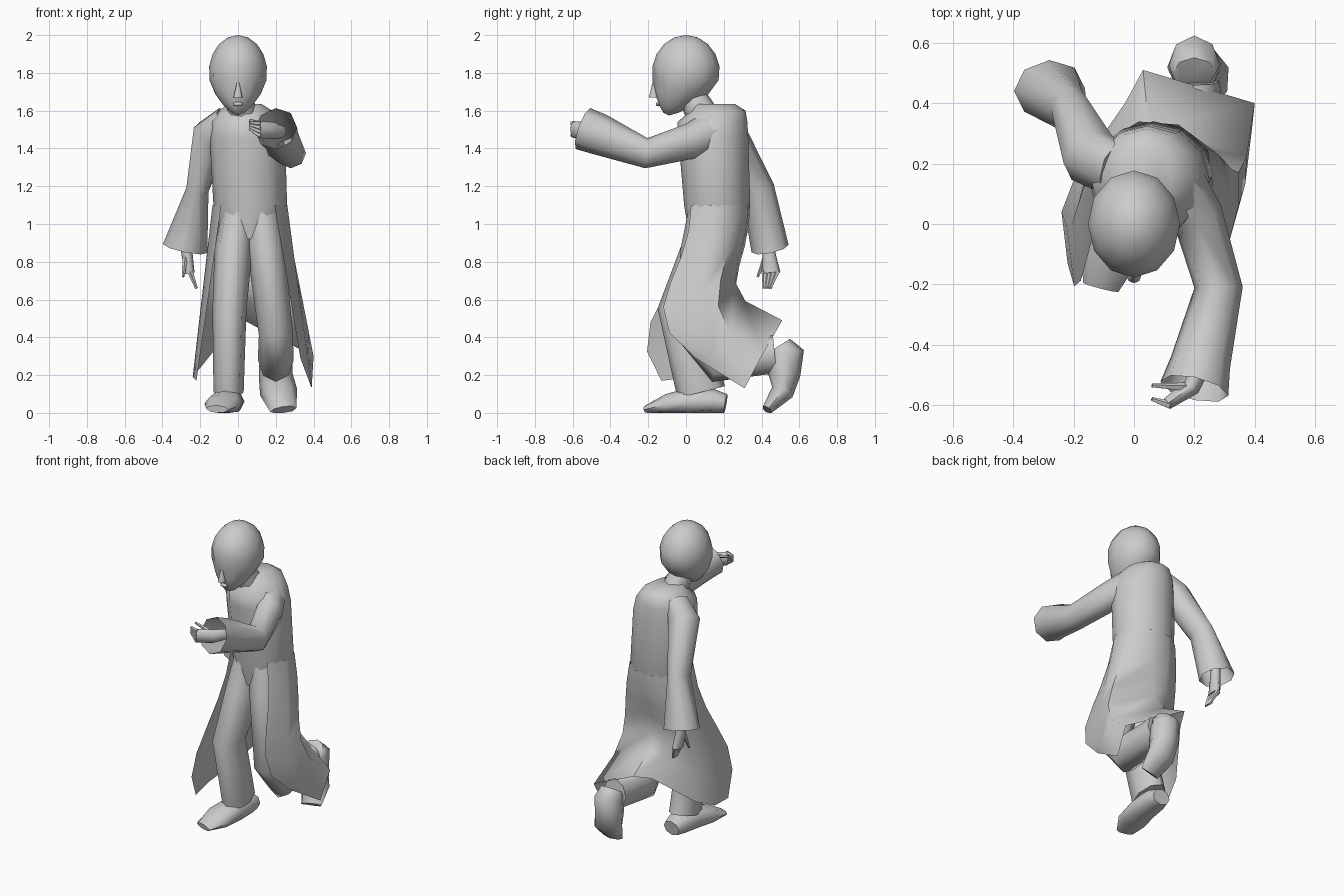
import bpy
import bmesh
import math
from mathutils import Matrix, Vector

cube = bpy.data.objects.get("Cube")
if cube:
    bpy.data.objects.remove(cube, do_unlink=True)

grey = bpy.data.materials.new("plain grey")
grey.use_nodes = True
colour = (0.6, 0.6, 0.6, 1)
grey.diffuse_color = colour
grey.node_tree.nodes["Principled BSDF"].inputs["Base Color"].default_value = colour

ACROSS = Vector((1, 0, 0))
UP = Vector((0, 0, 1))


def finish(name, bm):
    """Turn a bmesh into a named, smooth shaded object."""
    mesh = bpy.data.meshes.new(name)
    bm.to_mesh(mesh)
    bm.free()
    mesh.materials.append(grey)
    obj = bpy.data.objects.new(name, mesh)
    bpy.context.collection.objects.link(obj)
    bpy.ops.object.select_all(action='DESELECT')
    obj.select_set(True)
    bpy.context.view_layer.objects.active = obj
    bpy.ops.object.shade_smooth_by_angle(angle=math.radians(70))


def bridge(bm, rows, closed):
    """Join successive rows of vertices with quads."""
    for low, high in zip(rows, rows[1:]):
        count = len(low)
        for i in range(count if closed else count - 1):
            j = (i + 1) % count
            bm.faces.new((low[i], low[j], high[j], high[i]))


def tube(name, path, sides=8, level=False, reference=ACROSS, open_end=False):
    """Loft ellipses along a path of (x, y, z, depth radius, width radius)."""
    bm = bmesh.new()
    points = [Vector(p[:3]) for p in path]
    last = len(path) - 1
    rows = []
    for k, (point, station) in enumerate(zip(points, path)):
        along = points[min(k + 1, last)] - points[max(k - 1, 0)]
        along = UP if level else along.normalized()
        depth = along.cross(reference).normalized()
        width = depth.cross(along)
        row = []
        for i in range(sides):
            angle = math.tau * i / sides
            co = (point + depth * station[3] * math.cos(angle)
                  + width * station[4] * math.sin(angle))
            co.z = max(co.z, 0)
            row.append(bm.verts.new(co))
        rows.append(row)
    bridge(bm, rows, True)
    bm.faces.new(rows[0])
    if not open_end:
        bm.faces.new(rows[-1])
    bmesh.ops.recalc_face_normals(bm, faces=bm.faces)
    finish(name, bm)


def fingers(name, base, tip, spread, radius):
    """Fan four tapered fingers out along the spread direction."""
    for i in range(4):
        offset = Vector(spread) * (i - 1.5)
        tube(f"{name}_{i + 1}", [
            (*(Vector(base) + offset), radius, radius),
            (*(Vector(tip) + offset / 2), radius / 2, radius / 2)],
            sides=5, reference=UP if spread[2] else ACROSS)


# Head: a ball whose lower half narrows forward into the chin
bm = bmesh.new()
bmesh.ops.create_uvsphere(bm, u_segments=12, v_segments=9, radius=1)
for v in bm.verts:
    x, y, z = v.co
    low = min(z, 0)
    jaw = 1 + low * abs(low) * 0.4
    socket = 0.02 if -0.4 < z < 0 and y < -0.5 and abs(x) > 0.2 else 0
    v.co = (x * jaw * 0.155,
            y * jaw * 0.18 - low * low * 0.09 + socket,
            1.8 + z * (0.2 if z > 0 else 0.225))
finish("head", bm)

# Nose, mouth and neck
bm = bmesh.new()
bmesh.ops.create_cone(bm, cap_ends=True, segments=8, radius1=0.024, radius2=0.006,
                      depth=0.08, matrix=Matrix.Translation((0, -0.172, 1.71)))
finish("nose", bm)
bm = bmesh.new()
bmesh.ops.create_uvsphere(bm, u_segments=8, v_segments=6, radius=0.03)
for v in bm.verts:
    v.co = v.co * 0.4 + Vector((v.co.x / 2, -0.148, 1.635))
finish("mouth", bm)
tube("neck", [(0, 0.02, 1.7, 0.07, 0.07), (0.03, 0.1, 1.55, 0.09, 0.08)])

# Coat body, closing over the shoulders into the collar
tube("coat_body", [
    (0.06, 0.15, 0.92, 0.13, 0.14), (0.065, 0.165, 1.1, 0.175, 0.195),
    (0.05, 0.145, 1.45, 0.185, 0.2), (0.045, 0.14, 1.54, 0.185, 0.185),
    (0.04, 0.17, 1.6, 0.145, 0.14), (0.035, 0.15, 1.635, 0.11, 0.09)],
    sides=12, level=True)

# Open coat skirt: hem from the right front edge round the back to the left one
hem = [(-0.22, -0.13, 0.17), (-0.24, 0.04, 0.19), (-0.19, 0.17, 0.25),
       (-0.03, 0.4, 0.45), (0.03, 0.51, 0.49), (0.4, 0.4, 0.3),
       (0.39, 0.31, 0.13), (0.33, 0.05, 0.29)]
bm = bmesh.new()
rows = []
steps = 6
for step in range(steps + 1):
    t = step / steps
    row = []
    for i, corner in enumerate(hem):
        turn = i / (len(hem) - 1)
        back = math.sin(math.pi * turn)
        angle = math.radians(220 - 270 * turn)
        waist = Vector((0.065 + 0.2 * math.cos(angle),
                        0.165 + 0.18 * math.sin(angle), 1.1))
        co = waist.lerp(Vector(corner), t)
        # The cloth hugs the thighs before it flies out backwards
        co.y = waist.y + (corner[1] - waist.y) * t ** (2 + 5 * back * back)
        co.y -= (0.16 - 0.08 * back) * math.sin(math.pi * t * t)
        row.append(bm.verts.new(co))
    rows.append(row)
bridge(bm, rows, False)
bmesh.ops.reverse_faces(bm, faces=bm.faces)
finish("coat_skirt", bm)

# Sleeves, open at the cuff
tube("left_sleeve", [
    (0.11, 0.17, 1.5, 0.12, 0.11), (0.21, 0.03, 1.44, 0.095, 0.085),
    (0.28, -0.21, 1.375, 0.08, 0.08), (0.22, -0.46, 1.475, 0.11, 0.1),
    (0.2, -0.545, 1.505, 0.115, 0.115)], open_end=True)
tube("right_sleeve", [
    (-0.06, 0.18, 1.54, 0.1, 0.08), (-0.14, 0.22, 1.48, 0.1, 0.1),
    (-0.215, 0.38, 1.18, 0.09, 0.06), (-0.28, 0.445, 0.87, 0.1, 0.12)],
    open_end=True)

# Left hand, bent inward across the chest
tube("left_palm", [
    (0.23, -0.46, 1.49, 0.03, 0.035), (0.19, -0.54, 1.495, 0.03, 0.045),
    (0.11, -0.595, 1.5, 0.02, 0.045)], reference=UP)
fingers("left_finger", (0.12, -0.6, 1.5), (0.06, -0.58, 1.52), (0, 0, 0.022), 0.014)
tube("left_thumb", [(0.17, -0.54, 1.52, 0.015, 0.015),
                    (0.06, -0.535, 1.55, 0.007, 0.007)], sides=5, reference=UP)

# Right hand, hanging
tube("right_palm", [
    (-0.275, 0.44, 0.93, 0.03, 0.03), (-0.27, 0.44, 0.84, 0.035, 0.03),
    (-0.255, 0.45, 0.74, 0.05, 0.025)])
fingers("right_finger", (-0.255, 0.45, 0.75), (-0.22, 0.43, 0.66), (0, 0.023, 0), 0.015)
tube("right_thumb", [(-0.28, 0.42, 0.82, 0.015, 0.015),
                     (-0.29, 0.38, 0.72, 0.007, 0.007)], sides=5)

# Trouser legs
tube("right_leg", [
    (0, 0.15, 1.05, 0.14, 0.09), (-0.025, 0.1, 0.85, 0.13, 0.1),
    (-0.045, -0.03, 0.55, 0.12, 0.09), (-0.05, 0.08, 0.11, 0.13, 0.08)])
tube("left_leg", [
    (0.12, 0.15, 1.05, 0.14, 0.1), (0.15, 0.1, 0.85, 0.13, 0.1),
    (0.2, 0.06, 0.42, 0.12, 0.09), (0.2, 0.17, 0.28, 0.12, 0.095),
    (0.2, 0.47, 0.31, 0.1, 0.085)])

# Shoes: the right one flat, the left one standing on its toe
tube("right_shoe", [
    (-0.04, 0.21, 0.05, 0.05, 0.06), (-0.045, 0.15, 0.06, 0.065, 0.08),
    (-0.055, 0.03, 0.06, 0.075, 0.085), (-0.08, -0.1, 0.045, 0.055, 0.1),
    (-0.11, -0.21, 0.02, 0.02, 0.06)])
tube("left_shoe", [
    (0.2, 0.5, 0.36, 0.06, 0.07), (0.2, 0.525, 0.32, 0.1, 0.085),
    (0.2, 0.52, 0.2, 0.085, 0.09), (0.215, 0.51, 0.11, 0.06, 0.1),
    (0.24, 0.43, 0.015, 0.03, 0.07)])
